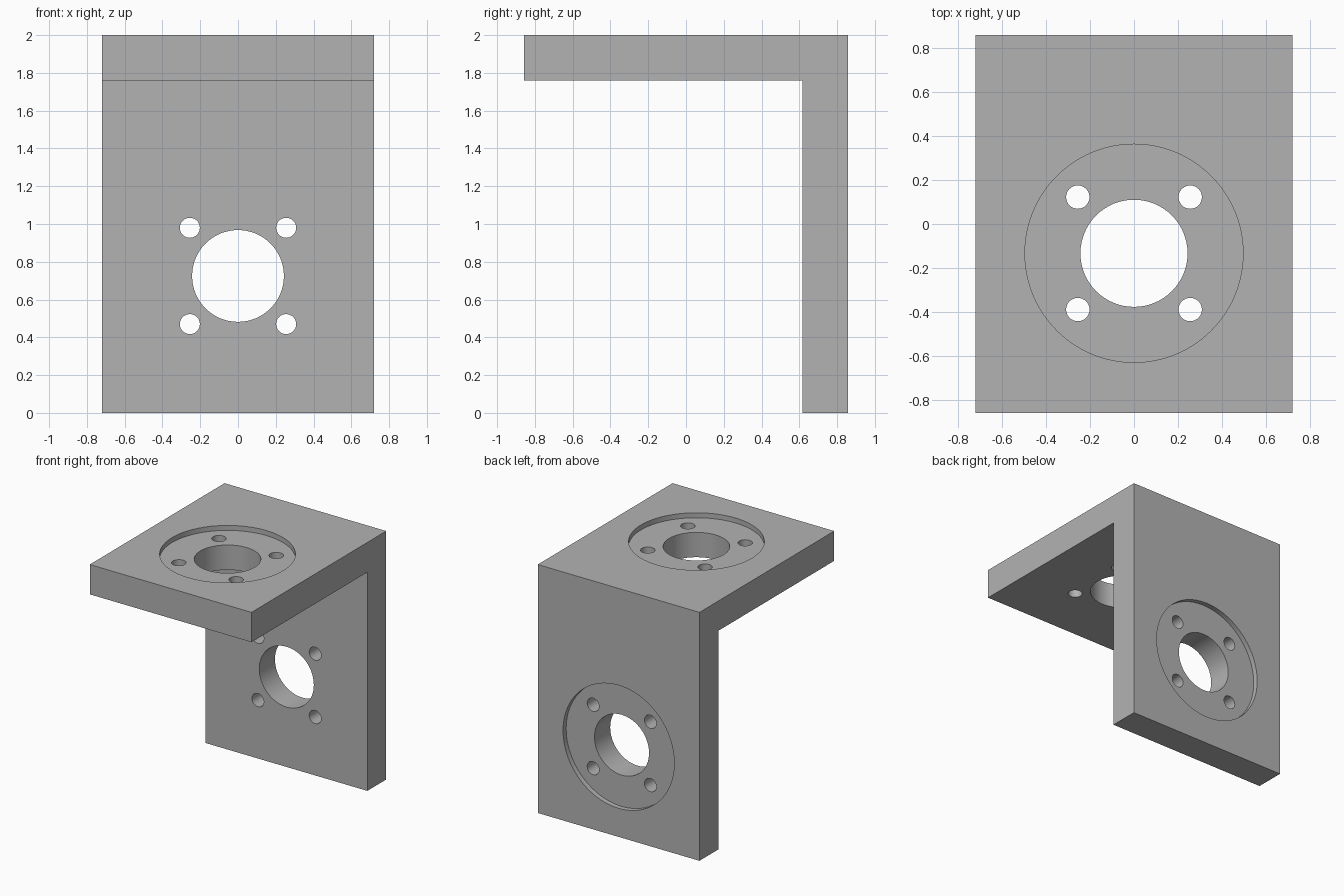
import bpy, bmesh, math
from mathutils import Vector

default = bpy.data.objects.get("Cube")
if default:
    bpy.data.objects.remove(default, do_unlink=True)

HALF_W, HALF_D, HEIGHT, THICK = 0.72, 0.857, 2.0, 0.24
RECESS_R, RECESS_DEPTH = 0.495, 0.04
BORE_R, BOLT_R, BOLT_OFFSET = 0.243, 0.053, 0.255

grey = bpy.data.materials.new("plain grey")
grey.use_nodes = True
grey.diffuse_color = (0.45, 0.45, 0.45, 1)
grey.node_tree.nodes["Principled BSDF"].inputs["Base Color"].default_value = grey.diffuse_color

# L-shaped bracket: side profile extruded across the width
profile = [(-HALF_D, HEIGHT), (-HALF_D, HEIGHT - THICK),
           (HALF_D - THICK, HEIGHT - THICK), (HALF_D - THICK, 0),
           (HALF_D, 0), (HALF_D, HEIGHT)]
bm = bmesh.new()
face = bm.faces.new([bm.verts.new((-HALF_W, y, z)) for y, z in profile])
new = bmesh.ops.extrude_face_region(bm, geom=[face])["geom"]
bmesh.ops.translate(bm, vec=(2 * HALF_W, 0, 0),
                    verts=[v for v in new if isinstance(v, bmesh.types.BMVert)])
bmesh.ops.recalc_face_normals(bm, faces=bm.faces)
mesh = bpy.data.meshes.new("bracket")
bm.to_mesh(mesh)
bm.free()
bracket = bpy.data.objects.new("bracket", mesh)
bpy.context.collection.objects.link(bracket)
mesh.materials.append(grey)


def cut(centre, normal, radius, depth, sides):
    """Bore a round hole of the given depth into the bracket from its outer face."""
    over = 0.05
    bpy.ops.mesh.primitive_cylinder_add(
        vertices=sides, radius=radius, depth=depth + over,
        location=centre + normal * (over - depth) / 2,
        rotation=normal.to_track_quat("Z", "Y").to_euler())
    cutter = bpy.context.object
    cutter.name = "hole_cutter"
    cutter.hide_render = True
    cutter.data.materials.append(grey)
    mod = bracket.modifiers.new("hole", "BOOLEAN")
    mod.operation, mod.solver, mod.object = "DIFFERENCE", "EXACT", cutter
    bpy.context.view_layer.objects.active = bracket
    bpy.ops.object.modifier_apply(modifier=mod.name)
    bpy.data.objects.remove(cutter, do_unlink=True)


# Mounting seats on the top and back: recess, centre bore, four bolt holes
X, Y, Z = Vector((1, 0, 0)), Vector((0, 1, 0)), Vector((0, 0, 1))
seats = [(Vector((0, -0.133, HEIGHT)), Z, Y),
         (Vector((0, HALF_D, 0.725)), Y, Z)]
for centre, normal, up in seats:
    cut(centre, normal, RECESS_R, RECESS_DEPTH, 96)
    cut(centre, normal, BORE_R, THICK + 0.05, 64)
    for sx in (-1, 1):
        for su in (-1, 1):
            spot = centre + (X * sx + up * su) * BOLT_OFFSET
            cut(spot, normal, BOLT_R, THICK + 0.05, 32)

# Smooth hole walls, sharp edges elsewhere
bpy.ops.object.select_all(action="DESELECT")
bracket.select_set(True)
bpy.context.view_layer.objects.active = bracket
bpy.ops.object.shade_smooth_by_angle(angle=math.radians(30))
